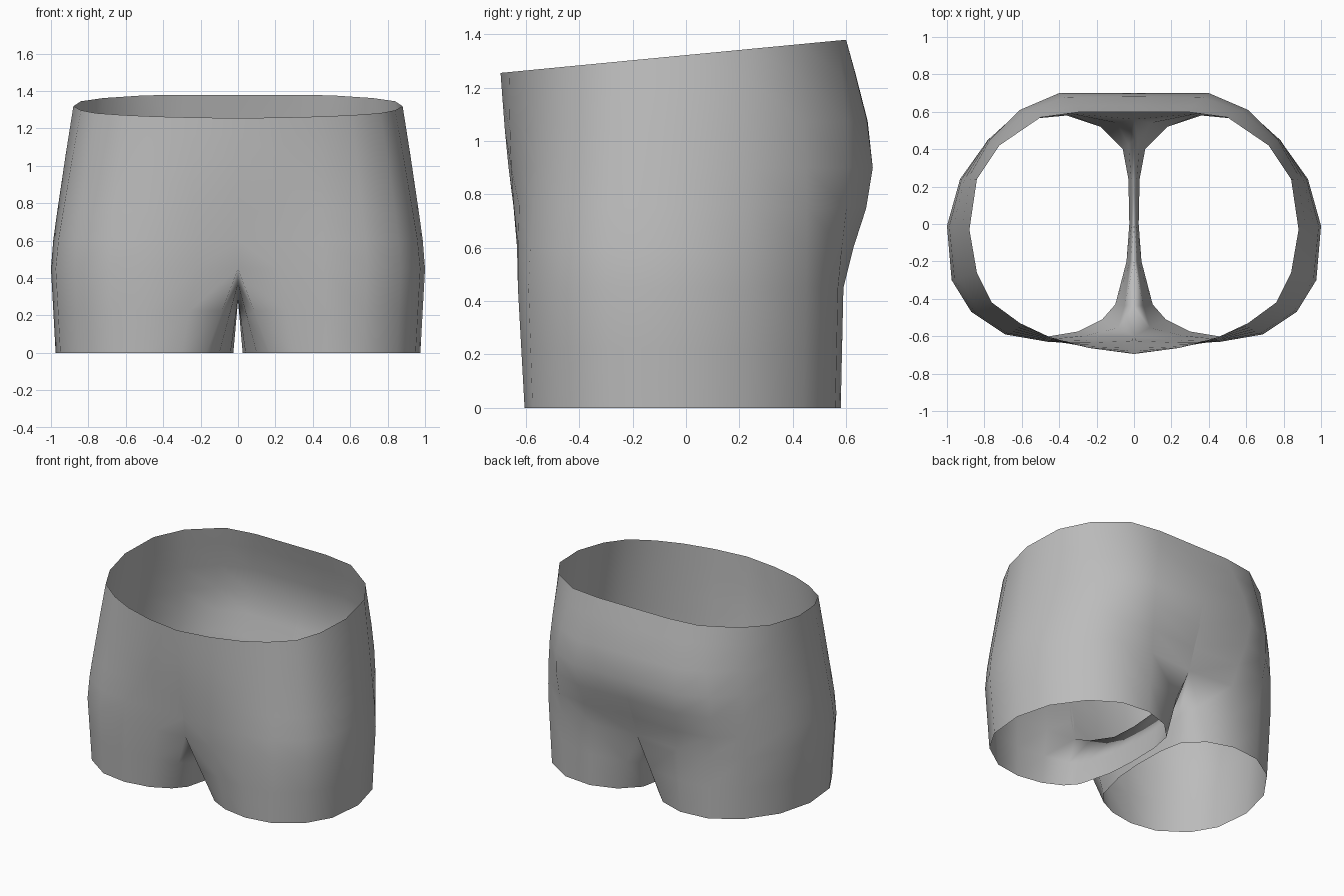
import bpy
import bmesh

cube = bpy.data.objects.get("Cube")
if cube:
    bpy.data.objects.remove(cube, do_unlink=True)

# Half outlines (x, y), running from centre front round the side to centre back
waist = [(0, -.695), (.24, -.663), (.45, -.605), (.61, -.53), (.76, -.42), (.84, -.26),
         (.88, -.03), (.84, .24), (.72, .42), (.5, .57), (.28, .6), (0, .6)]
seat = [(0, -.665), (.24, -.655), (.45, -.62), (.65, -.56), (.82, -.44), (.91, -.28),
        (.945, -.02), (.89, .24), (.77, .45), (.61, .61), (.4, .7), (0, .7)]
hip = [(0, -.6), (.22, -.62), (.46, -.63), (.69, -.59), (.87, -.47), (.975, -.3),
       (1, -.01), (.93, .24), (.78, .45), (.59, .57), (.34, .59), (0, .56)]
cuff = [(.17, -.51), (.3, -.575), (.48, -.605), (.67, -.575), (.85, -.45), (.95, -.28),
        (.975, -.02), (.91, .23), (.76, .44), (.57, .56), (.36, .58), (.18, .52)]

# Crotch seam (y, z) and the inner side of the leg opening (x, y), back to front
crotch = [(.45, .38), (.24, .3), (0, .28), (-.2, .29), (-.44, .37)]
inner_cuff = [(.06, .4), (.03, .24), (.025, 0), (.04, -.2), (.1, -.43)]

waist = [(x, y, 1.322 + .096 * y) for x, y in waist]
seat = [(x, y, .9) for x, y in seat]
hip = [(x, y, .45) for x, y in hip]
cuff = [(x, y, 0) for x, y in cuff]


def spline(a, b, c, d, t):
    """Smooth curve from b to c."""
    return tuple(.5 * (2 * q + (r - p) * t + (2 * p - 5 * q + 4 * r - s) * t * t
                       + (3 * q - p - 3 * r + s) * t ** 3)
                 for p, q, r, s in zip(a, b, c, d))


def blend(outlines, t):
    return [spline(*points, t) for points in zip(*outlines)]


def mix(first, second, t):
    return [tuple(p + (q - p) * t for p, q in zip(a, b)) for a, b in zip(first, second)]


# Body rows from waist to hip
rows = [waist]
rows += [blend((waist, waist, seat, hip), t) for t in (1 / 3, 2 / 3)]
rows += [seat]
rows += [blend((waist, seat, hip, cuff), t) for t in (1 / 3, 2 / 3)]

# Closed leg loops: outer side plus crotch seam
leg_top = hip + [(0, y, z) for y, z in crotch]
leg_end = cuff + [(x, y, 0) for x, y in inner_cuff]
legs = [leg_top, mix(leg_top, leg_end, .5), leg_end]

bm = bmesh.new()
body_verts = [[bm.verts.new(p) for p in row] for row in rows]
leg_verts = [[bm.verts.new(p) for p in row] for row in legs]
body_verts.append(leg_verts[0][:len(hip)])


def bridge(upper, lower, closed):
    count = len(upper)
    for i in range(count if closed else count - 1):
        j = (i + 1) % count
        bm.faces.new((upper[i], lower[i], lower[j], upper[j]))


for upper, lower in zip(body_verts, body_verts[1:]):
    bridge(upper, lower, False)
for upper, lower in zip(leg_verts, leg_verts[1:]):
    bridge(upper, lower, True)

mesh = bpy.data.meshes.new("shorts")
bm.to_mesh(mesh)
bm.free()
shorts = bpy.data.objects.new("shorts", mesh)
bpy.context.collection.objects.link(shorts)
mesh.shade_smooth()

# Mirror the right half from the left
mirror = shorts.modifiers.new("mirror", 'MIRROR')
mirror.use_clip = True
mirror.merge_threshold = .001

# Plain grey cloth
cloth = bpy.data.materials.new("grey cloth")
cloth.use_nodes = True
colour = (.5, .5, .5, 1)
cloth.diffuse_color = colour
cloth.node_tree.nodes["Principled BSDF"].inputs["Base Color"].default_value = colour
mesh.materials.append(cloth)
